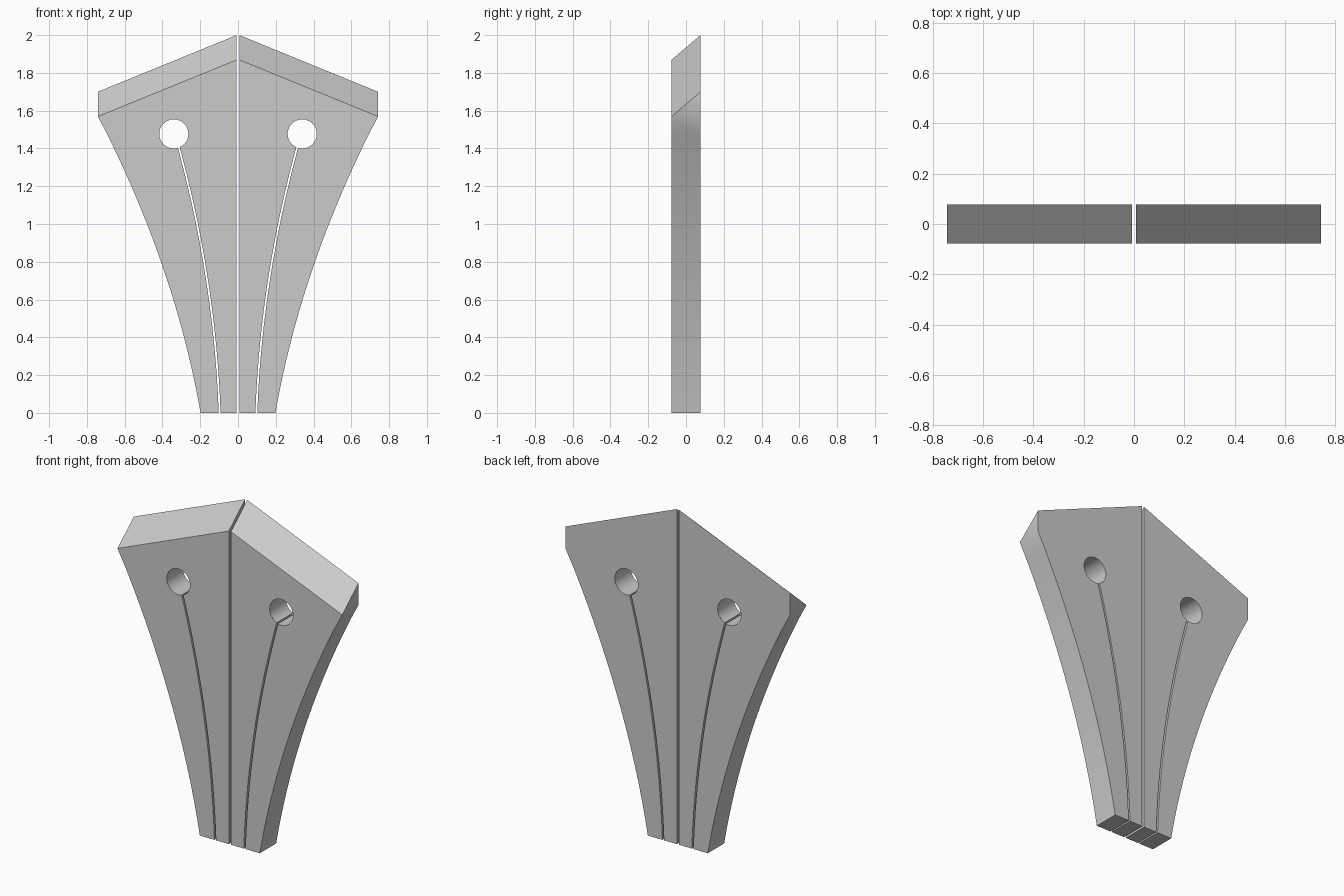
import bpy, bmesh, math

if "Cube" in bpy.data.objects:
    bpy.data.objects.remove(bpy.data.objects["Cube"])

HALF_T = 0.077            # half thickness in y
GAP = 0.007               # half width of the centre split
WIDE = 0.742              # half width at the shoulder
CUT = 0.005               # half width of the curved slit
HOLE = (0.34, 1.477, 0.077)
SLOPE = 0.131             # drop of the chamfered top toward the front


def outer(z):
    return 0.198 + 0.175 * z + 0.1086 * z * z


def slit(z):
    return 0.097 + 0.036 * z + 0.084 * z * z


# Outline of one half: keyhole slit, flared side, slanted top
N = 12
levels = [1.385 * i / N for i in range(N + 1)]
cx, cz, r = HOLE
a = math.atan2(1.402 - cz, slit(1.402) - cx)
d = math.asin(CUT / r)
arc = [a - d - (2 * math.pi - 2 * d) * i / 40 for i in range(41)]
shoulder = 1.569
outline = [(GAP, 0)]
outline += [(slit(z) - CUT, z) for z in levels]
outline += [(cx + r * math.cos(t), cz + r * math.sin(t)) for t in arc]
outline += [(slit(z) + CUT, z) for z in reversed(levels)]
outline += [(outer(shoulder * i / 16), shoulder * i / 16) for i in range(16)]
outline += [(WIDE, shoulder)]
top = [(WIDE, shoulder + SLOPE), (GAP, 2.0)]

# Extrude the outline, then lower the front top edge to form the chamfer
bm = bmesh.new()
back = [bm.verts.new((x, HALF_T, z)) for x, z in outline + top]
front = [bm.verts.new((x, -HALF_T, z)) for x, z in outline]
front += [bm.verts.new((x, -HALF_T, z - SLOPE)) for x, z in top]
bm.faces.new(back)
bm.faces.new(front)
for i in range(len(back)):
    j = (i + 1) % len(back)
    bm.faces.new((back[i], back[j], front[j], front[i]))
bmesh.ops.remove_doubles(bm, verts=bm.verts, dist=1e-4)
bmesh.ops.recalc_face_normals(bm, faces=bm.faces)
mesh = bpy.data.meshes.new("split_blade")
bm.to_mesh(mesh)
bm.free()

blade = bpy.data.objects.new("split_blade", mesh)
bpy.context.collection.objects.link(blade)
bpy.context.view_layer.objects.active = blade
blade.select_set(True)
bpy.ops.object.shade_smooth_by_angle(angle=math.radians(30))

# Mirror to the left half
mirror = blade.modifiers.new("mirror_halves", 'MIRROR')
mirror.use_mirror_merge = False
